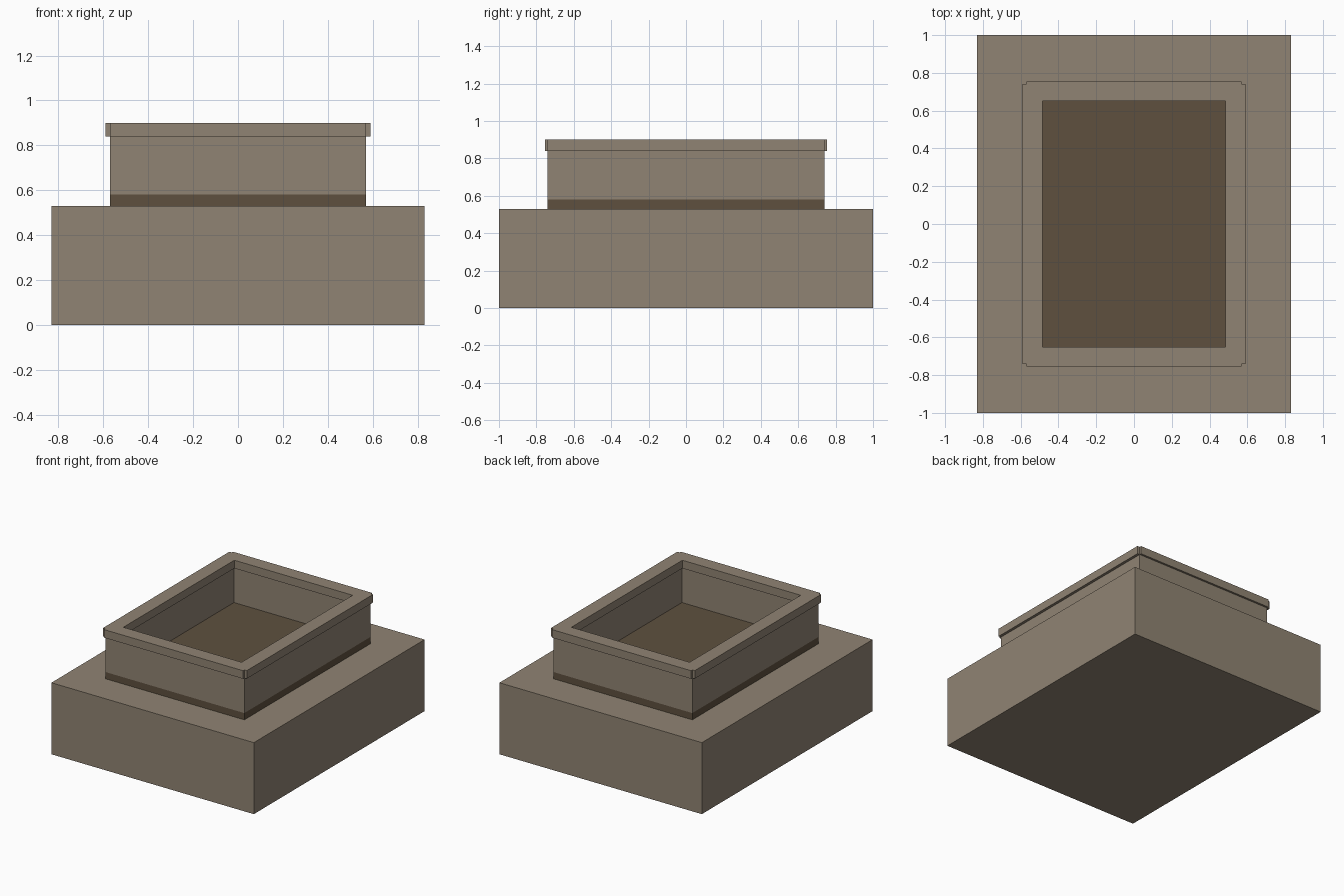
import bpy

default_cube = bpy.data.objects.get("Cube")
if default_cube:
    bpy.data.objects.remove(default_cube, do_unlink=True)


def make_material(name, rgb):
    mat = bpy.data.materials.new(name)
    mat.use_nodes = True
    mat.diffuse_color = (*rgb, 1)
    shader = next(n for n in mat.node_tree.nodes if n.type == "BSDF_PRINCIPLED")
    shader.inputs["Base Color"].default_value = (*rgb, 1)
    shader.inputs["Roughness"].default_value = 0.9
    return mat


stone = make_material("taupe stone", (0.28, 0.23, 0.172))
earth = make_material("dark brown", (0.112, 0.081, 0.049))


def box(name, x, y, z, mat):
    """Box from (min, max) ranges on each axis."""
    mesh = bpy.data.meshes.new(name)
    verts = [(a, b, c) for a in x for b in y for c in z]
    faces = [(0, 1, 3, 2), (4, 6, 7, 5), (0, 4, 5, 1),
             (2, 3, 7, 6), (0, 2, 6, 4), (1, 5, 7, 3)]
    mesh.from_pydata(verts, [], faces)
    mesh.materials.append(mat)
    obj = bpy.data.objects.new(name, mesh)
    bpy.context.collection.objects.link(obj)
    return obj


def span(near, far, side):
    return sorted((near * side, far * side))


# Heights of the stacked layers
SLAB, GROUND, FLOOR, WALL_TOP, TOP = 0.485, 0.53, 0.58, 0.84, 0.90
# Half sizes of the raised box
HX, HY = 0.57, 0.74

# Base block with its top slab
box("base_block", (-0.83, 0.83), (-1, 1), (0, SLAB), stone)
box("base_slab", (-0.83, 0.83), (-1, 1), (SLAB, GROUND), stone)

# Dark plinth that is also the floor inside the box
box("inner_floor", (-HX, HX), (-HY, HY), (GROUND, FLOOR), earth)

# Walls and overhanging rim boards, mirrored on both axes
for side, lr, fb in ((-1, "right", "front"), (1, "left", "back")):
    box(lr + "_wall", span(0.495, HX, side), (-HY, HY), (FLOOR, WALL_TOP), stone)
    box(fb + "_wall", (-0.495, 0.495), span(0.66, HY, side), (FLOOR, WALL_TOP), stone)
    box(lr + "_rim", span(0.485, 0.59, side), (-0.65, 0.65), (WALL_TOP, TOP), stone)
    box(fb + "_rim", (-HX, HX), span(0.65, 0.755, side), (WALL_TOP, TOP), stone)
    # Small fillers bring the side boards out to the notched corners
    for end, corner in ((-1, "front"), (1, "back")):
        box(f"{lr}_{corner}_rim_end", span(HX, 0.59, side),
            span(0.65, HY, end), (WALL_TOP, TOP), stone)
